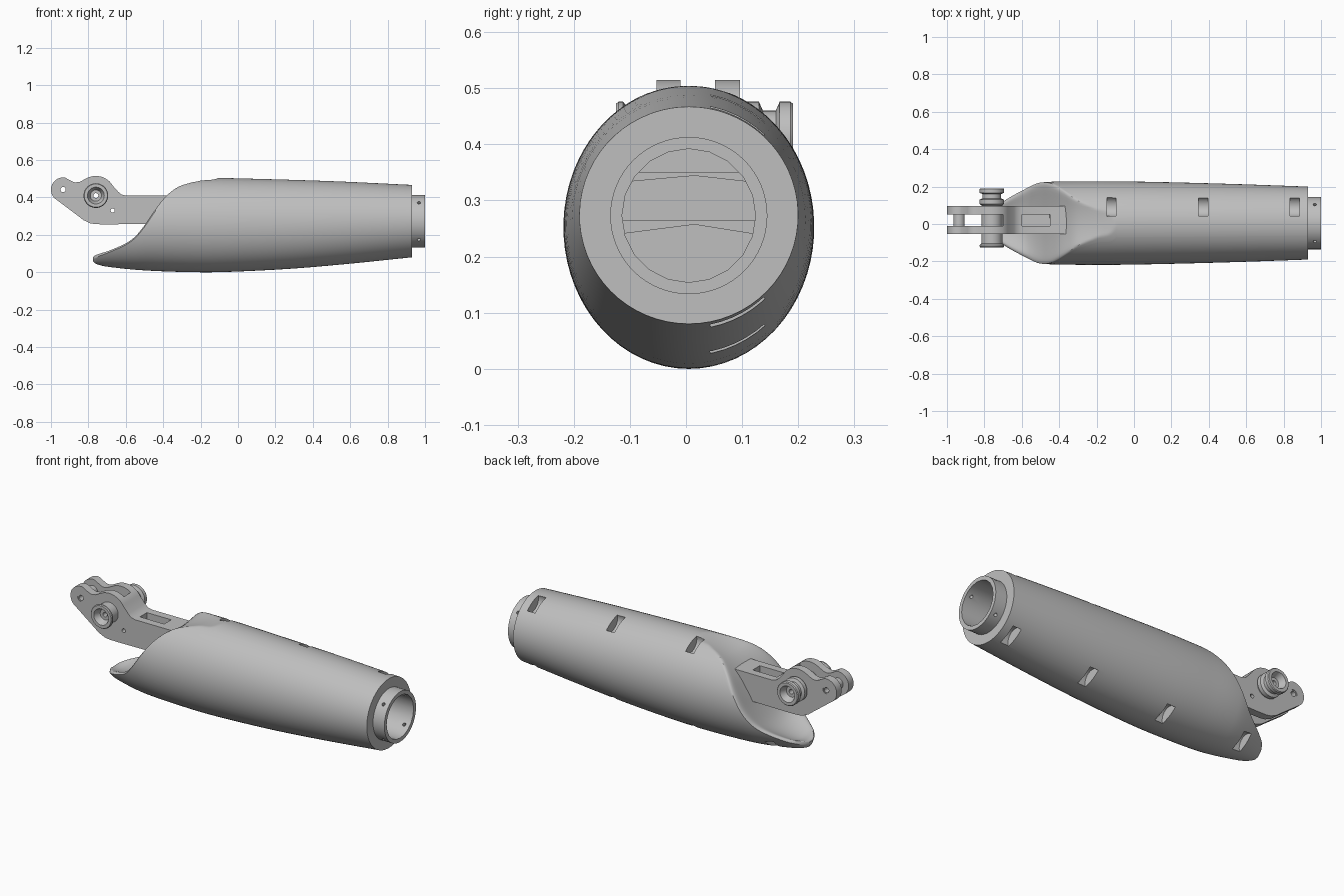
import bpy, bmesh, math
from mathutils import Vector, Matrix

if "Cube" in bpy.data.objects:
    bpy.data.objects.remove(bpy.data.objects["Cube"], do_unlink=True)

grey = bpy.data.materials.new("plain grey")
grey.use_nodes = True
grey.diffuse_color = (0.52, 0.52, 0.52, 1)
grey.node_tree.nodes["Principled BSDF"].inputs["Base Color"].default_value = grey.diffuse_color


def finish(bm, name):
    bmesh.ops.recalc_face_normals(bm, faces=bm.faces[:])
    mesh = bpy.data.meshes.new(name)
    bm.to_mesh(mesh)
    bm.free()
    mesh.materials.append(grey)
    obj = bpy.data.objects.new(name, mesh)
    bpy.context.collection.objects.link(obj)
    return obj


def loft(rings, name, closed=False):
    """Skin rings of points; cap the ends unless the loop is closed."""
    bm = bmesh.new()
    vs = [[bm.verts.new(p) for p in ring] for ring in rings]
    n = len(vs[0])
    for i in range(len(vs) if closed else len(vs) - 1):
        a, b = vs[i], vs[(i + 1) % len(vs)]
        for j in range(n):
            k = (j + 1) % n
            bm.faces.new((a[j], a[k], b[k], b[j]))
    if not closed:
        bm.faces.new(vs[0])
        bm.faces.new(vs[-1])
    return finish(bm, name)


def rod(name, start, end, radius, sides=32):
    start, end = Vector(start), Vector(end)
    bm = bmesh.new()
    turn = (end - start).to_track_quat('Z', 'Y').to_matrix().to_4x4()
    bmesh.ops.create_cone(bm, cap_ends=True, segments=sides, radius1=radius, radius2=radius,
                          depth=(end - start).length,
                          matrix=Matrix.Translation((start + end) / 2) @ turn)
    return finish(bm, name)


def box(name, lo, hi):
    x, y, z = zip(lo, hi)
    return loft([[(a, y[0], z[0]), (a, y[1], z[0]), (a, y[1], z[1]), (a, y[0], z[1])] for a in x], name)


def lathe_y(name, profile, x, z, sides=40):
    """Turn a closed (radius, y) profile about an axis along y."""
    rings = []
    for i in range(sides):
        a = math.tau * i / sides
        rings.append([(x + r * math.cos(a), y, z + r * math.sin(a)) for r, y in profile])
    return loft(rings, name, closed=True)


def cut(obj, cutters):
    bpy.context.view_layer.objects.active = obj
    for c in cutters:
        mod = obj.modifiers.new("cut", 'BOOLEAN')
        mod.operation = 'DIFFERENCE'
        mod.object = c
        bpy.ops.object.modifier_apply(modifier=mod.name)
        bpy.data.objects.remove(c, do_unlink=True)


def smooth(obj, degrees=35):
    bpy.ops.object.select_all(action='DESELECT')
    obj.select_set(True)
    bpy.context.view_layer.objects.active = obj
    bpy.ops.object.shade_smooth_by_angle(angle=math.radians(degrees))


def curve(pts):
    """Smooth function through (x, value) points."""
    def slope(i):
        a, b = pts[max(i - 1, 0)], pts[min(i + 1, len(pts) - 1)]
        return (b[1] - a[1]) / (b[0] - a[0])

    def f(x):
        i = 0
        while i < len(pts) - 2 and x > pts[i + 1][0]:
            i += 1
        (x0, v0), (x1, v1) = pts[i], pts[i + 1]
        h = x1 - x0
        t = min(max((x - x0) / h, 0), 1)
        s = t * t * (3 - 2 * t)
        return (v0 + (v1 - v0) * s + h * slope(i) * t * (1 - t) ** 2
                - h * slope(i + 1) * t * t * (1 - t))
    return f


# Sleeve outline curves along x
CY, CZ = 0.005, 0.273
bottom = curve([(-.775, .058), (-.76, .045), (-.7, .03), (-.5, .01), (-.2, 0), (0, .004),
                (.3, .02), (.6, .046), (.93, .08)])
top = curve([(-.775, .5), (-.2, .505), (0, .502), (.5, .487), (.93, .467)])
width = curve([(-.775, .06), (-.765, .095), (-.74, .135), (-.7, .16), (-.6, .195), (-.5, .217),
               (-.3, .223), (0, .222), (.5, .21), (.93, .195)])
rim = curve([(-.775, .08), (-.765, .092), (-.74, .107), (-.7, .122), (-.6, .167), (-.55, .203),
             (-.5, .262), (-.45, .335), (-.4, .4), (-.35, .445), (-.3, .472), (-.2, .495),
             (-.1, .507), (0, .6)])
dip = curve([(-.775, 0), (-.72, .03), (-.6, .045), (-.4, .03), (-.2, .01), (-.1, 0), (0, 0)])


def sleeve_ring(x, arc=56, chord=24):
    lo, hi, w = bottom(x), top(x), width(x)
    cz, h = (lo + hi) / 2, (hi - lo) / 2
    edge = rim(x)
    soft = min(.02, .4 * (edge - lo))
    s = min(max((edge - soft - cz) / h, -.98), math.sin(math.radians(70)))
    a0 = math.asin(s)
    ring = []
    for k in range(arc + 1):
        a = a0 - k / arc * (math.pi + 2 * a0)
        ring.append((x, CY + w * math.cos(a), cz + h * math.sin(a)))
    for k in range(1, chord):
        t = math.sin(math.pi / 2 * (2 * k / chord - 1))
        y = w * math.cos(a0) * t
        scoop = edge - dip(x) * (1 - t * t) - soft * t ** 16
        ring.append((x, CY + y, min(scoop, cz + h * math.sqrt(1 - (y / w) ** 2))))
    return ring


# Sleeve with scooped open end, central bore and strap slots
stations = [-.775, -.77, -.765, -.757] + [-.745 + .0125 * i for i in range(60)]
stations += [.03 + .09 * i for i in range(11)]
sleeve = loft([sleeve_ring(x) for x in stations], "sleeve")
cutters = [rod("bore", (-.25, CY, CZ), (1.1, CY, CZ), .119, 20)]
for i, x in enumerate((.86, .37, -.12, -.61)):
    lo, hi = bottom(x), top(x)
    rise = (hi - lo) / 2 * math.sqrt(1 - (.09 / width(x)) ** 2)
    for side in ((1, -1) if i < 3 else (-1,)):
        z = (lo + hi) / 2 + side * rise
        cutters.append(rod("slot", (x - .025, .095, z), (x + .025, .095, z), .055, 24))
cut(sleeve, cutters)
smooth(sleeve)

# End collar with four small screw holes
collar = rod("end_collar", (.9, CY, CZ), (1, CY, CZ), .14, 64)
cutters = [rod("bore", (.85, CY, CZ), (1.1, CY, CZ), .119, 20)]
for s in (1, -1):
    cutters.append(rod("hole", (.967, CY - .12, CZ - .12 * s), (.967, CY + .12, CZ + .12 * s), .009, 16))
cut(collar, cutters)
smooth(collar)

# Notched ledges deep inside the bore
for name, z, notch, drop in (("lower_ledge", .265, .008, .025), ("upper_ledge", .35, .006, .018)):
    section = [(-.118, z), (.122, z), (.122, z - drop), (.015, z - notch), (-.118, z - drop)]
    loft([[(x, y, h) for y, h in section] for x in (-.27, -.05)], name)

# Elbow bracket: rounded side outline with a fork, a window and pin holes
PX, PZ, LX, LZ = -.76, .41, -.935, .442
outline = [(-.33, .26), (-.33, .41), (-.6, .41), (-.625, .416), (-.642, .432)]
outline += [(PX + .105 * math.cos(math.radians(a)), PZ + .105 * math.sin(math.radians(a)))
            for a in range(30, 126, 8)]
outline += [(-.845, .484), (-.87, .48), (-.89, .487)]
outline += [(LX + .065 * math.cos(math.radians(a)), LZ + .065 * math.sin(math.radians(a)))
            for a in range(80, 241, 10)]
outline += [(-.86, .305), (-.825, .278), (-.79, .262), (-.76, .257), (-.7, .256)]
bracket = loft([[(x, y, z) for x, z in outline] for y in (-.053, .096)], "elbow_bracket")
cut(bracket, [
    box("fork_gap", (-1.1, -.01, .2), (-.7, .052, .6)),
    box("window", (-.6, -.01, .3), (-.45, .052, .6)),
    rod("lug_hole", (LX, -.2, LZ), (LX, .2, LZ), .02, 24),
    rod("pivot_hole", (PX, -.2, PZ), (PX, .2, PZ), .04, 32),
    rod("pin_hole", (-.67, -.2, .33), (-.67, .2, .33), .011, 16)])
smooth(bracket)

# Hollow spacer between the fork tips
spacer = lathe_y("fork_spacer", [(.014, -.05), (.014, .093), (.021, .093), (.021, .052),
                                 (.03, .052), (.03, -.01), (.021, -.01), (.021, -.05)], LX, LZ)
smooth(spacer)

# Flanged pivot with recessed ends and a through hole
pivot = lathe_y("pivot_bushing", [
    (.013, -.09), (.03, -.09), (.045, -.125), (.062, -.125), (.066, -.12), (.066, -.112),
    (.056, -.105), (.056, .1), (.066, .108), (.066, .13), (.05, .137), (.05, .16),
    (.066, .167), (.066, .186), (.062, .191), (.045, .191), (.03, .155), (.013, .155)], PX, PZ)
smooth(pivot)
